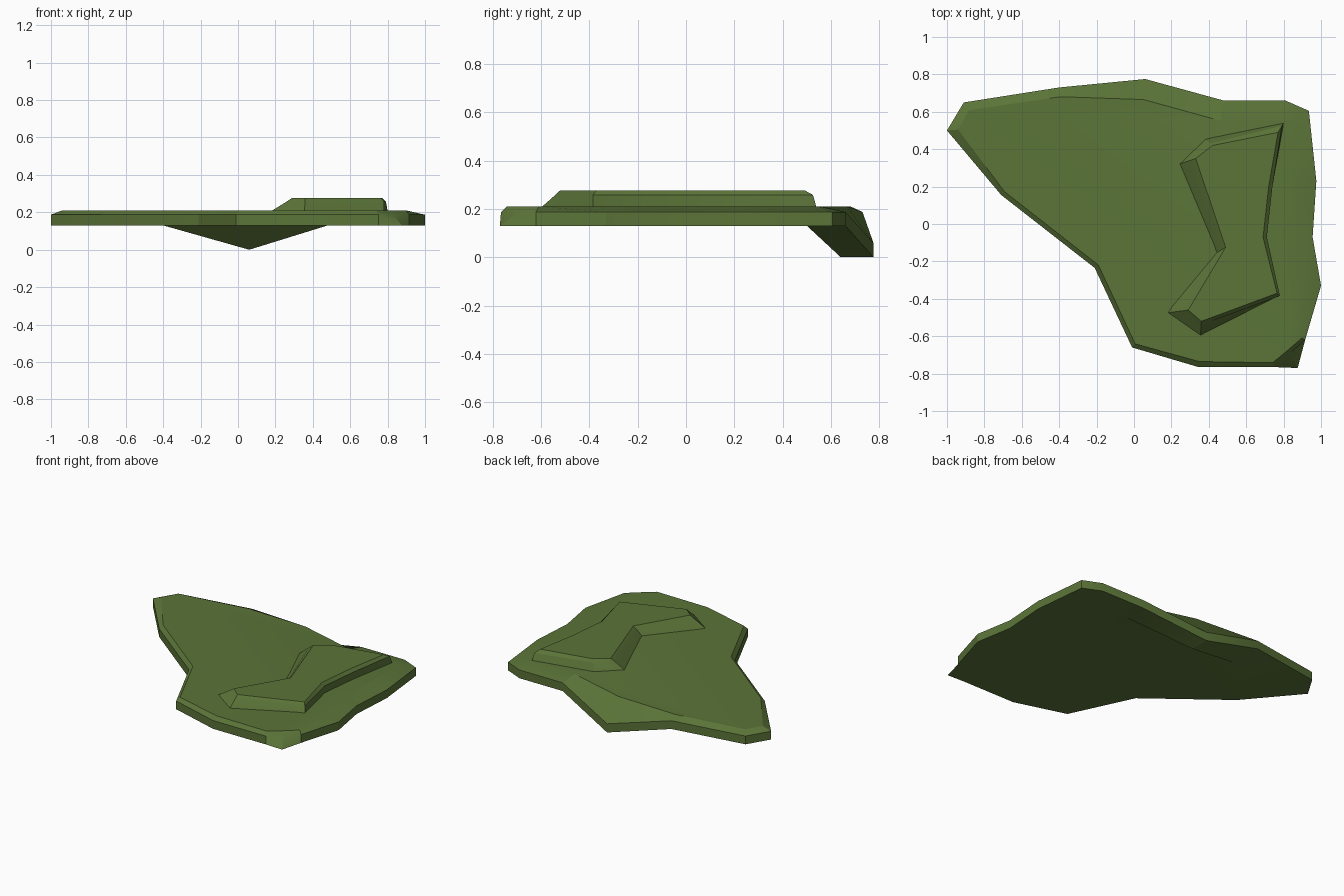
import bpy, bmesh, math
from mathutils import Vector

cube = bpy.data.objects.get("Cube")
if cube:
    bpy.data.objects.remove(cube, do_unlink=True)

green = bpy.data.materials.new("moss_green")
green.use_nodes = True
colour = (0.105, 0.175, 0.04, 1)
green.diffuse_color = colour
green.node_tree.nodes["Principled BSDF"].inputs["Base Color"].default_value = colour


def add_ring(bm, points):
    return [bm.verts.new(p) for p in points]


def bridge(bm, lower, upper):
    for i in range(len(lower)):
        j = (i + 1) % len(lower)
        bm.faces.new((lower[i], lower[j], upper[j], upper[i]))


def finish(bm, name):
    bmesh.ops.recalc_face_normals(bm, faces=bm.faces[:])
    mesh = bpy.data.meshes.new(name)
    bm.to_mesh(mesh)
    bm.free()
    obj = bpy.data.objects.new(name, mesh)
    bpy.context.collection.objects.link(obj)
    mesh.materials.append(green)
    bpy.ops.object.select_all(action="DESELECT")
    obj.select_set(True)
    bpy.context.view_layer.objects.active = obj
    bpy.ops.object.shade_smooth_by_angle(angle=math.radians(25))
    return obj


# Slab outline, clockwise from the left tip: x, y, width of the bevelled rim
outline = [
    (-1, .5, .06), (-.91, .65, .05), (-.4, .73, .05), (.06, .775, .11),
    (.48, .66, .11), (.81, .66, .1), (.935, .605, .1), (.975, .23, .12),
    (.955, -.07, .12), (1, -.33, .1), (.915, -.62, .02), (.875, -.77, .02),
    (.75, -.765, .025), (.345, -.765, .03), (-.01, -.66, .025),
    (-.21, -.235, .025), (-.71, .155, .025),
]
BACK, CORNER = 3, 11
UNDER, LIP, TOP = .13, .187, .21

base = [Vector((x, y, UNDER)) for x, y, _ in outline]
lip = [Vector((x, y, LIP)) for x, y, _ in outline]
base[BACK].z = 0
lip[BACK].z = .06
# The front corner is cut back to a slanted facet
lip[CORNER] = (lip[CORNER - 1] + lip[CORNER + 1]) / 2

top = []
for i, (_, _, width) in enumerate(outline):
    before = (lip[i] - lip[i - 1]).to_2d().normalized()
    after = (lip[(i + 1) % len(lip)] - lip[i]).to_2d().normalized()
    along = (before + after).normalized()
    top.append(Vector((lip[i].x + along.y * width, lip[i].y - along.x * width, TOP)))

bm = bmesh.new()
low, mid, high = (add_ring(bm, ring) for ring in (base, lip, top))
bridge(bm, low, mid)
bridge(bm, mid, high)
bm.faces.new(high)

# Underside with the drooping wedge at the back edge
left, keel, right = add_ring(bm, [(-.4, .5, UNDER), (.06, .64, 0), (.48, .5, UNDER)])
bm.faces.new(low[:BACK] + [left, right] + low[BACK + 1:])
bm.faces.new((left, keel, right))
bm.faces.new((low[BACK - 1], low[BACK], keel, left))
bm.faces.new((low[BACK], low[BACK + 1], right, keel))
finish(bm, "ground_slab")

# Raised ridge: foot point, crest point, how far the shoulder leans to the crest
ridge = [
    ((.24, .32), (.33, .35), .7), ((.38, .455), (.42, .42), .7),
    ((.8, .54), (.77, .49), .3), ((.74, .2), (.72, .2), 0),
    ((.71, -.07), (.69, -.07), 0), ((.78, -.385), (.765, -.37), 0),
    ((.355, -.6), (.36, -.52), .75), ((.175, -.475), (.29, -.46), .75),
    ((.44, -.155), (.49, -.125), .7),
]
foot = [Vector((*f, TOP - .005)) for f, _, _ in ridge]
crest = [Vector((*c, .277)) for _, c, _ in ridge]
shoulder = []
for f, c, (_, _, lean) in zip(foot, crest, ridge):
    point = f.lerp(c, lean)
    point.z = .258
    shoulder.append(point)

bm = bmesh.new()
low, mid, high = (add_ring(bm, ring) for ring in (foot, shoulder, crest))
bridge(bm, low, mid)
bridge(bm, mid, high)
bm.faces.new(high)
bm.faces.new(low)
finish(bm, "raised_ridge")
